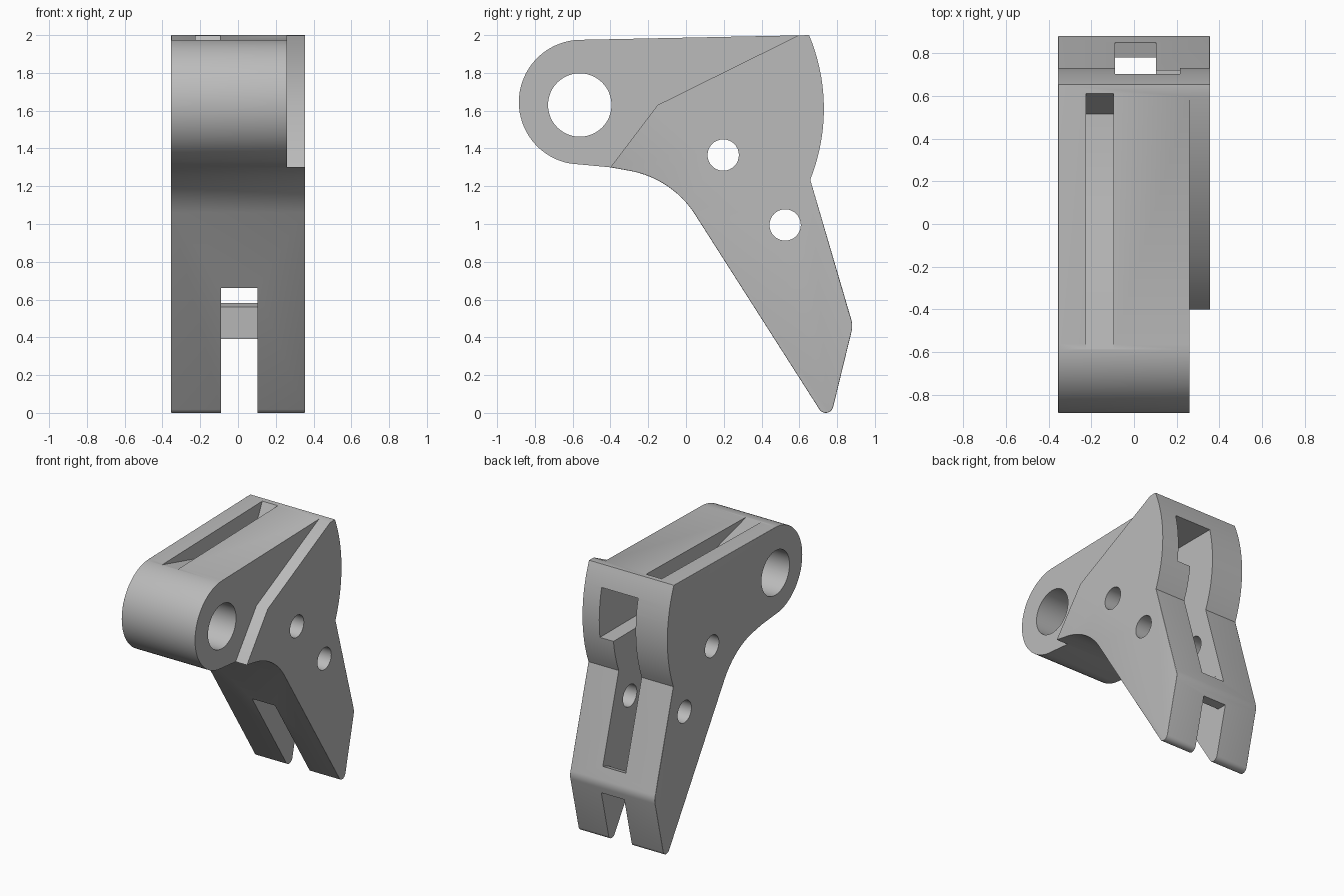
import bpy, bmesh
from math import sin, cos, radians

cube = bpy.data.objects.get("Cube")
if cube:
    bpy.data.objects.remove(cube)

HALF = 0.355      # half width of the body
STEP = 0.26       # x of the recessed head face

grey = bpy.data.materials.new("satin_grey")
grey.use_nodes = True
grey.diffuse_color = (0.5, 0.5, 0.5, 1)
grey.node_tree.nodes["Principled BSDF"].inputs["Base Color"].default_value = (0.5, 0.5, 0.5, 1)


def arc(cy, cz, r, a0, a1, n):
    """Points of an arc in the side plane, angles in degrees."""
    angles = [radians(a0 + (a1 - a0) * i / n) for i in range(n + 1)]
    return [(cy + r * cos(a), cz + r * sin(a)) for a in angles]


def prism(name, profile, x0, x1, bevel_rule=None):
    """Extrude a side profile from x0 to x1, rounding the chosen rim edges."""
    bm = bmesh.new()
    base = bm.faces.new([bm.verts.new((x0, y, z)) for y, z in profile])
    out = bmesh.ops.extrude_face_region(bm, geom=[base])
    moved = [v for v in out["geom"] if isinstance(v, bmesh.types.BMVert)]
    bmesh.ops.translate(bm, verts=moved, vec=(x1 - x0, 0, 0))
    bmesh.ops.recalc_face_normals(bm, faces=bm.faces)
    if bevel_rule:
        rim = [e for e in bm.edges
               if abs(e.verts[0].co.x - e.verts[1].co.x) < 1e-5
               and bevel_rule((e.verts[0].co + e.verts[1].co) / 2)]
        bmesh.ops.bevel(bm, geom=rim, offset=0.03, segments=4, profile=0.5,
                        affect='EDGES', clamp_overlap=True)
    mesh = bpy.data.meshes.new(name)
    bm.to_mesh(mesh)
    bm.free()
    mesh.materials.append(grey)
    obj = bpy.data.objects.new(name, mesh)
    bpy.context.collection.objects.link(obj)
    return obj


def cut(target, name, profile, x0, x1):
    """Subtract an extruded profile from the target."""
    cutter = prism(name, profile, x0, x1)
    cutter.hide_render = True
    mod = target.modifiers.new(name, 'BOOLEAN')
    mod.operation = 'DIFFERENCE'
    mod.solver = 'EXACT'
    mod.object = cutter
    bpy.context.view_layer.objects.active = target
    bpy.ops.object.modifier_apply(modifier=mod.name)
    bpy.data.objects.remove(cutter)


# Side outline: round head, curved throat, tapering leg, elbow, bowed back
outline = (
    arc(-0.555, 1.645, 0.33, 91, 260, 36)
    + [(-0.4, 1.3)]
    + arc(-0.39, 0.77, 0.52, 78, 34, 12)
    + arc(0.74, 0.04, 0.04, 214, 345, 8)
    + arc(0.76, 0.46, 0.12, -14, 17, 6)
    + arc(-0.28, 1.61, 1.01, -21.8, 22.7, 20)
)


def rounded_edge(mid):
    on_back = mid.y > 0.64 and mid.z > 1.23
    if mid.x < 0:
        return not on_back
    return mid.z < 1.32 and mid.y > -0.62 and not on_back


body = prism("lever_body", outline, -HALF, HALF, rounded_edge)

# Recessed side of the head
cut(body, "head_recess",
    [(-0.476, 1.2), (-0.15, 1.63), (0.8, 2.1), (-1.1, 2.1), (-1.1, 1.2)], STEP, 0.6)

# Pivot bore and two pin holes
for name, y, z, r, n in (("pivot_bore", -0.5625, 1.63, 0.168, 48),
                         ("upper_pin_hole", 0.197, 1.365, 0.083, 32),
                         ("lower_pin_hole", 0.525, 0.995, 0.083, 32)):
    cut(body, name, arc(y, z, r, 0, 360, n)[:-1], -1, 1)

# Top slot with sloping floor
cut(body, "top_slot",
    [(-0.59, 1.975), (0.07, 1.8), (0.515, 1.8), (0.61, 1.995), (0.66, 2.1), (-0.59, 2.1)],
    -0.225, -0.095)

# Back channel and its wider upper window
cut(body, "back_channel",
    [(0.1, 1.85), (1, 1.85), (1, 0.63), (0.855, 0.585), (0.78, 0.56), (0.55, 0.56),
     (0.28, 1.1), (0.1, 1.3)], -0.09, 0.102)
cut(body, "back_window", [(0.1, 1.48), (1, 1.48), (1, 1.85), (0.1, 1.85)], -0.09, 0.215)

# Fork slot in the leg, leaving a bridge at the elbow
cut(body, "fork_slot",
    [(0.1, 0.66), (0.1, -0.1), (1, -0.1), (1, 0.39), (0.79, 0.39), (0.78, 0.56), (0.77, 0.66)],
    -0.0901, 0.1021)

bpy.ops.object.select_all(action='DESELECT')
body.select_set(True)
bpy.context.view_layer.objects.active = body
bpy.ops.object.shade_smooth_by_angle(angle=radians(28))
